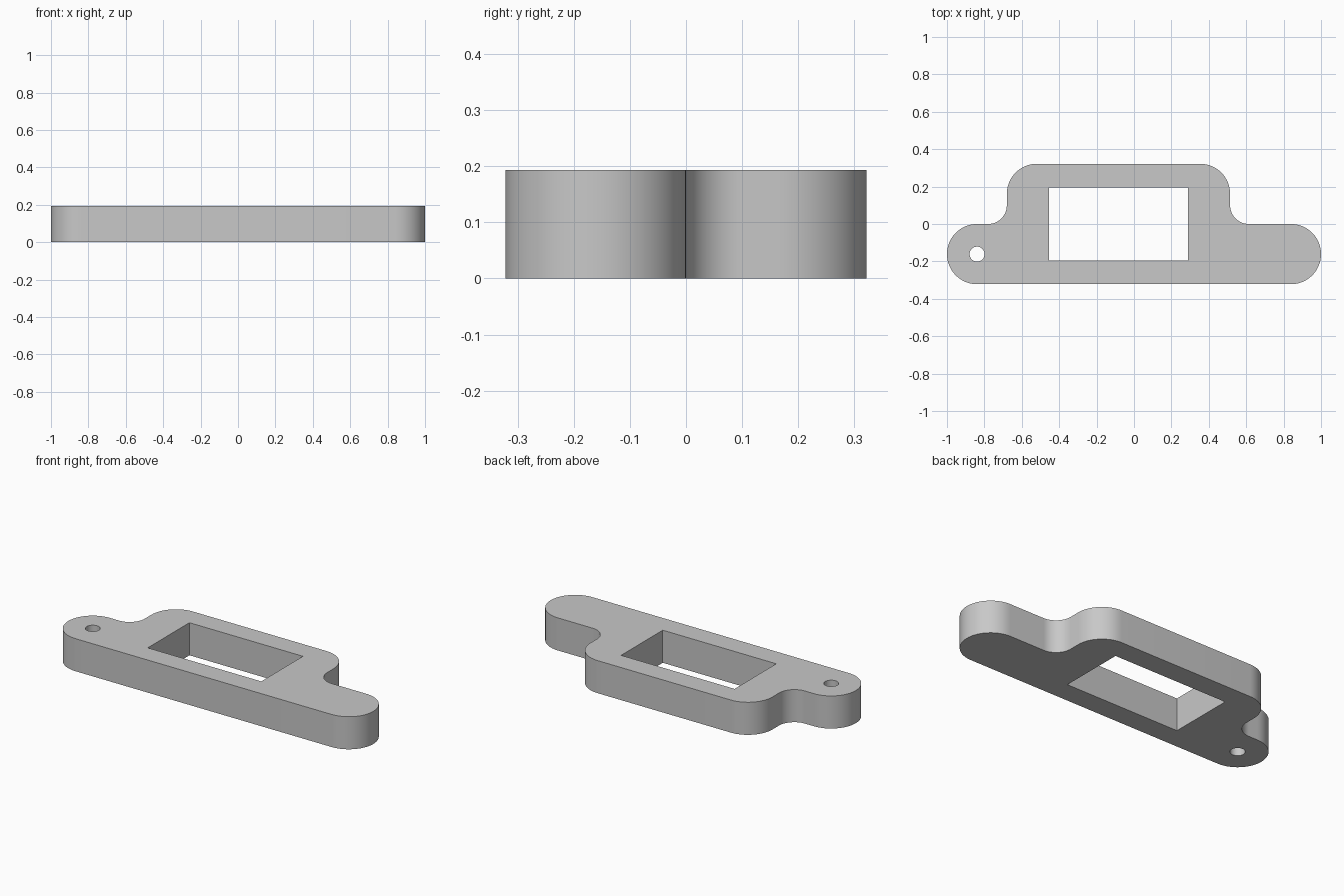
import bpy
import bmesh
from math import cos, sin, radians
from mathutils import Vector

cube = bpy.data.objects.get("Cube")
if cube:
    bpy.data.objects.remove(cube, do_unlink=True)

# Main dimensions
HEIGHT = 0.193
HALF_DEPTH = 0.322
END_R = HALF_DEPTH / 2      # rounded ends and block corners
FILLET_R = 0.1              # inner corners beside the block
BLOCK_L, BLOCK_R = -0.68, 0.514
WINDOW_L, WINDOW_R = -0.455, 0.289
WINDOW_HALF = 0.195


def arc(cx, cy, r, start, end, steps=16):
    angles = [radians(start + (end - start) * i / steps) for i in range(steps + 1)]
    return [(cx + r * cos(a), cy + r * sin(a)) for a in angles]


def add_loop(bm, points):
    verts = []
    for x, y in points:
        if not verts or (verts[-1].co - Vector((x, y, 0))).length > 1e-4:
            verts.append(bm.verts.new((x, y, 0)))
    return [bm.edges.new((v, verts[(i + 1) % len(verts)])) for i, v in enumerate(verts)]


# Outer outline, counter-clockwise from the right end
end_x = 1 - END_R
top_y = HALF_DEPTH - END_R
outline = (
    arc(end_x, -END_R, END_R, -90, 90, 32)
    + arc(BLOCK_R + FILLET_R, FILLET_R, FILLET_R, 270, 180)
    + arc(BLOCK_R - END_R, top_y, END_R, 0, 90)
    + arc(BLOCK_L + END_R, top_y, END_R, 90, 180)
    + arc(BLOCK_L - FILLET_R, FILLET_R, FILLET_R, 0, -90)
    + arc(-end_x, -END_R, END_R, 90, 270, 32)
)

# Rectangular opening and round screw hole
window = [(WINDOW_L, -WINDOW_HALF), (WINDOW_R, -WINDOW_HALF),
          (WINDOW_R, WINDOW_HALF), (WINDOW_L, WINDOW_HALF)]
screw_hole = arc(-end_x, -END_R, 0.04, 0, 360, 32)[:-1]

# Fill the flat profile around its holes, then raise it into a plate
bm = bmesh.new()
edges = []
for loop in (outline, window, screw_hole):
    edges += add_loop(bm, loop)
bmesh.ops.triangle_fill(bm, edges=edges, use_beauty=True)
raised = bmesh.ops.extrude_face_region(bm, geom=bm.faces[:], use_keep_orig=True)
top_verts = [g for g in raised["geom"] if isinstance(g, bmesh.types.BMVert)]
bmesh.ops.translate(bm, verts=top_verts, vec=(0, 0, HEIGHT))
bmesh.ops.recalc_face_normals(bm, faces=bm.faces[:])

mesh = bpy.data.meshes.new("mounting_plate")
bm.to_mesh(mesh)
bm.free()
plate = bpy.data.objects.new("mounting_plate", mesh)
bpy.context.collection.objects.link(plate)

# Plain grey finish
grey = bpy.data.materials.new("light_grey")
grey.use_nodes = True
colour = (0.58, 0.58, 0.58, 1)
grey.diffuse_color = colour
for node in grey.node_tree.nodes:
    if node.type == "BSDF_PRINCIPLED":
        node.inputs["Base Color"].default_value = colour
mesh.materials.append(grey)

# Smooth curved walls, sharp rims
bpy.ops.object.select_all(action="DESELECT")
plate.select_set(True)
bpy.context.view_layer.objects.active = plate
bpy.ops.object.shade_smooth_by_angle(angle=radians(30))
